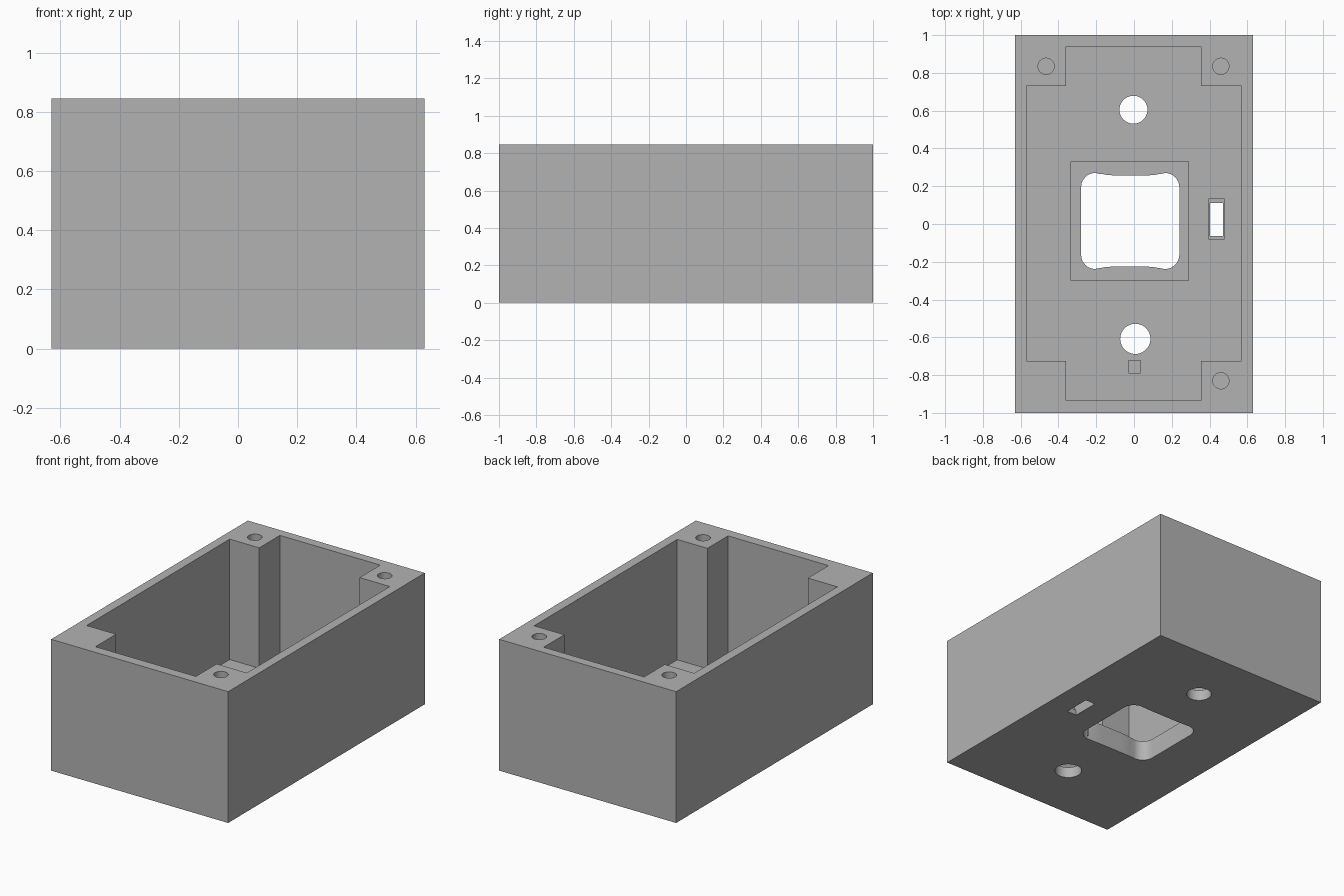
import bpy, bmesh, math

# Remove the default cube
default = bpy.data.objects.get("Cube")
if default:
    bpy.data.objects.remove(default, do_unlink=True)

HEIGHT, FLOOR, COLLAR = 0.845, 0.07, 0.13
EPS = 0.05

grey = bpy.data.materials.new("plain grey")
grey.use_nodes = True
grey.diffuse_color = (0.45, 0.45, 0.45, 1)
grey.node_tree.nodes["Principled BSDF"].inputs["Base Color"].default_value = (0.45, 0.45, 0.45, 1)


def prism(name, lower, z0, z1, upper=None):
    """Closed solid between a lower outline and an upper outline."""
    bm = bmesh.new()
    a = [bm.verts.new((x, y, z0)) for x, y in lower]
    b = [bm.verts.new((x, y, z1)) for x, y in (upper or lower)]
    bm.faces.new(a[::-1])
    bm.faces.new(b)
    for i in range(len(a)):
        j = (i + 1) % len(a)
        bm.faces.new((a[i], a[j], b[j], b[i]))
    bmesh.ops.recalc_face_normals(bm, faces=bm.faces)
    mesh = bpy.data.meshes.new(name)
    bm.to_mesh(mesh)
    bm.free()
    mesh.materials.append(grey)
    obj = bpy.data.objects.new(name, mesh)
    bpy.context.collection.objects.link(obj)
    return obj


def rect(x0, x1, y0, y1):
    return [(x0, y0), (x1, y0), (x1, y1), (x0, y1)]


def circle(cx, cy, r, n=40):
    return [(cx + r * math.cos(math.tau * i / n), cy + r * math.sin(math.tau * i / n)) for i in range(n)]


def rounded_opening(cx, cy, hx, hy, r, pinch):
    """Rounded square whose front and back sides bow inwards by pinch."""
    pts = []
    for k, (sx, sy) in enumerate([(1, 1), (-1, 1), (-1, -1), (1, -1)]):
        for i in range(9):
            t = math.pi / 2 * (k + i / 8)
            pts.append((sx * (hx - r) + r * math.cos(t), sy * (hy - r) + r * math.sin(t)))
        if k in (0, 2):
            for i in range(1, 12):
                x = sx * (hx - r) * (1 - i / 6)
                pts.append((x, sy * hy))
    bow = lambda x: pinch * min(1, 1.6 * max(0, math.cos(math.pi / 2 * min(1, abs(x) / (hx - r)))))
    return [(cx + x, cy + y - math.copysign(bow(x), y)) for x, y in pts]


def combine(target, tool, operation):
    """Apply a boolean and discard the tool."""
    mod = target.modifiers.new("cut", 'BOOLEAN')
    mod.operation, mod.solver, mod.object = operation, 'EXACT', tool
    bpy.context.view_layer.update()
    graph = bpy.context.evaluated_depsgraph_get()
    mesh = bpy.data.meshes.new_from_object(target.evaluated_get(graph))
    target.modifiers.remove(mod)
    target.data = mesh
    bpy.data.objects.remove(tool, do_unlink=True)


# Outer box
box = prism("enclosure_box", rect(-0.63, 0.63, -1, 1), 0, HEIGHT)

# Cross-shaped cavity that leaves four corner pillars
cavity = [(-0.36, -0.935), (0.355, -0.935), (0.355, -0.725), (0.57, -0.725), (0.57, 0.73), (0.355, 0.73),
          (0.355, 0.94), (-0.36, 0.94), (-0.36, 0.73), (-0.57, 0.73), (-0.57, -0.725), (-0.36, -0.725)]
combine(box, prism("cavity", cavity, FLOOR, HEIGHT + EPS), 'DIFFERENCE')

# Raised collar around the central opening
combine(box, prism("collar", rect(-0.337, 0.292, -0.3, 0.33), FLOOR / 2, COLLAR), 'UNION')

# Central opening: rounded below, pinched front and back above
opening = (-0.02, 0.016, 0.26, 0.254, 0.075)
low, high = rounded_opening(*opening, 0), rounded_opening(*opening, 0.016)
combine(box, prism("opening", low, -EPS, COLLAR + EPS, high), 'DIFFERENCE')

# Round control holes through the floor
for cx, cy, r in [(-0.003, 0.605, 0.074), (0.007, -0.608, 0.08)]:
    combine(box, prism("control_hole", circle(cx, cy, r), -EPS, FLOOR + EPS), 'DIFFERENCE')

# Side slot with a longer pocket on the inside, and a locating recess
combine(box, prism("slot", rect(0.402, 0.472, -0.063, 0.112), -EPS, FLOOR + EPS), 'DIFFERENCE')
combine(box, prism("slot_pocket", rect(0.398, 0.476, -0.083, 0.135), FLOOR * 0.5, FLOOR + EPS), 'DIFFERENCE')
combine(box, prism("locating_recess", rect(-0.028, 0.035, -0.788, -0.722), FLOOR * 0.5, FLOOR + EPS), 'DIFFERENCE')

# Blind screw holes in the pillars
for cx in (-0.465, 0.46):
    for cy in (-0.83, 0.835):
        combine(box, prism("screw_hole", circle(cx, cy, 0.043, 32), HEIGHT - 0.4, HEIGHT + EPS), 'DIFFERENCE')

bpy.ops.object.select_all(action='DESELECT')
box.select_set(True)
bpy.context.view_layer.objects.active = box
bpy.ops.object.shade_smooth_by_angle(angle=math.radians(30))
